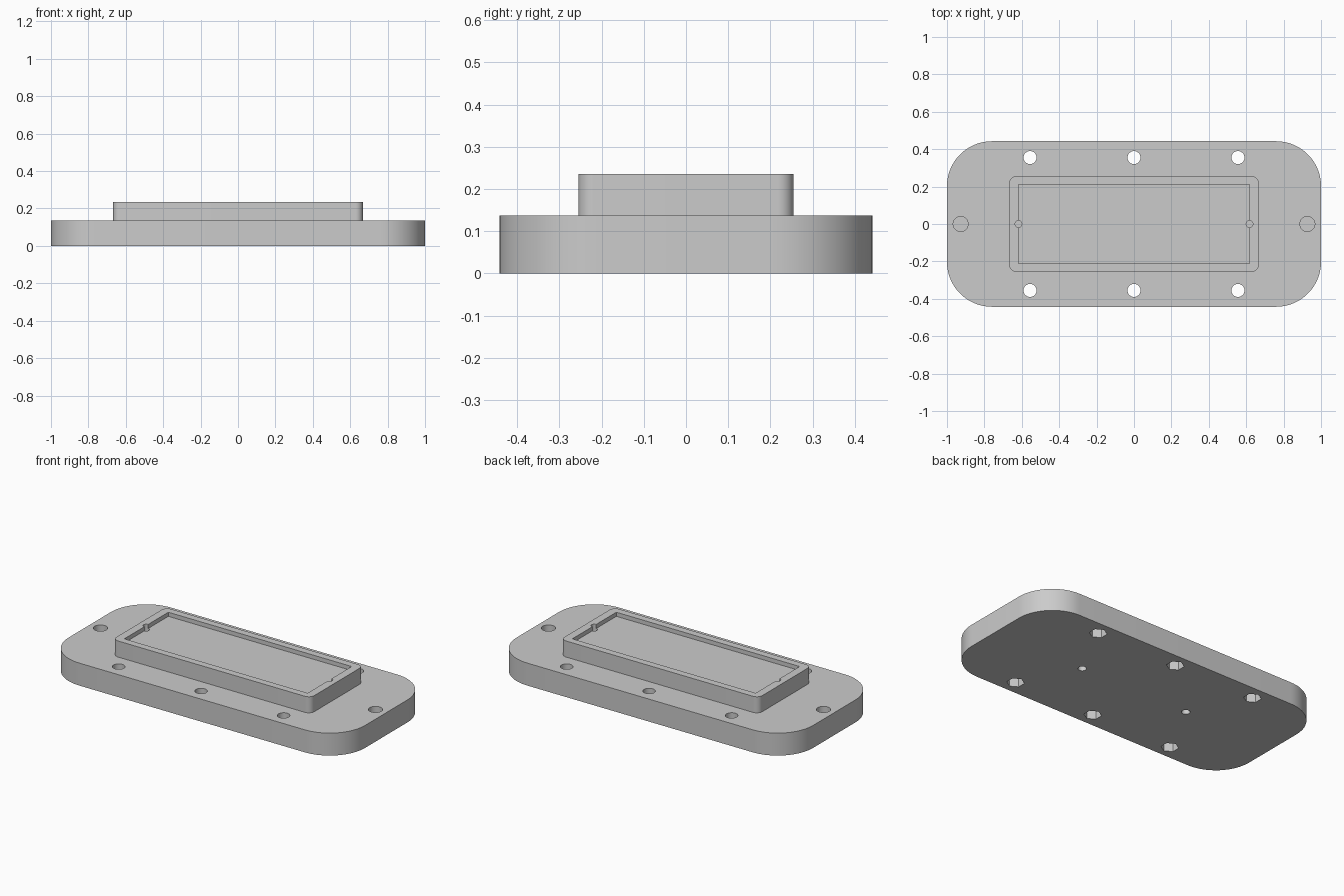
import bpy
import bmesh
import math
from mathutils import Vector

cube = bpy.data.objects.get("Cube")
if cube:
    bpy.data.objects.remove(cube, do_unlink=True)

grey = bpy.data.materials.new("light grey")
grey.use_nodes = True
colour = (0.6, 0.6, 0.6, 1)
grey.diffuse_color = colour
grey.node_tree.nodes["Principled BSDF"].inputs["Base Color"].default_value = colour


def prism(name, outline, z0, z1):
    """Extrude a flat outline from z0 up to z1."""
    bm = bmesh.new()
    face = bm.faces.new([bm.verts.new((x, y, z0)) for x, y in outline])
    top = bmesh.ops.extrude_face_region(bm, geom=[face])["geom"]
    verts = [v for v in top if isinstance(v, bmesh.types.BMVert)]
    bmesh.ops.translate(bm, verts=verts, vec=Vector((0, 0, z1 - z0)))
    bmesh.ops.recalc_face_normals(bm, faces=bm.faces)
    mesh = bpy.data.meshes.new(name)
    bm.to_mesh(mesh)
    bm.free()
    mesh.materials.append(grey)
    obj = bpy.data.objects.new(name, mesh)
    bpy.context.collection.objects.link(obj)
    return obj


def rounded(hx, hy, r, steps=16):
    """Rounded rectangle outline from its half sizes and corner radius."""
    points = []
    for i, (sx, sy) in enumerate([(1, 1), (-1, 1), (-1, -1), (1, -1)]):
        for k in range(steps + 1):
            a = math.pi / 2 * (i + k / steps)
            points.append((sx * (hx - r) + r * math.cos(a),
                           sy * (hy - r) + r * math.sin(a)))
    return points


def ring(x, y, r, sides=32, turn=0.0):
    """Regular polygon outline."""
    return [(x + r * math.cos(turn + math.tau * k / sides),
             y + r * math.sin(turn + math.tau * k / sides)) for k in range(sides)]


def combine(target, tool, operation):
    """Apply a boolean and remove the helper."""
    tool.hide_render = True
    mod = target.modifiers.new(operation.lower(), 'BOOLEAN')
    mod.operation = operation
    mod.solver = 'EXACT'
    mod.object = tool
    bpy.context.view_layer.objects.active = target
    bpy.ops.object.modifier_apply(modifier=mod.name)
    bpy.data.objects.remove(tool, do_unlink=True)


BASE_TOP, TOP = 0.137, 0.235

# Base plate with the raised block joined on
plate = prism("mounting_plate", rounded(1.0, 0.4425, 0.24), 0, BASE_TOP)
block = prism("raised_block", rounded(0.667, 0.255, 0.037), 0.05, TOP)
combine(plate, block, 'UNION')

# Shallow rectangular recess in the block
recess = [(-0.618, -0.212), (0.618, -0.212), (0.618, 0.212), (-0.618, 0.212)]
combine(plate, prism("recess_cutter", recess, TOP - 0.025, TOP + 0.1), 'DIFFERENCE')

# Screw holes, each with a hexagonal nut pocket underneath
for x in (-0.556, 0, 0.556):
    for y in (-0.355, 0.355):
        combine(plate, prism("screw_cutter", ring(x, y, 0.035), -0.1, 0.3), 'DIFFERENCE')
        pocket = ring(x, y, 0.05, 6, math.pi / 6)
        combine(plate, prism("nut_cutter", pocket, -0.1, 0.06), 'DIFFERENCE')

# Blind holes: plate ends, recess ends and underside
for side in (-1, 1):
    for name, x, r, z0, z1 in (
            ("end_cutter", 0.927, 0.04, 0.04, 0.3),
            ("notch_cutter", 0.618, 0.018, 0.18, 0.3),
            ("underside_cutter", 0.373, 0.024, -0.1, 0.08)):
        combine(plate, prism(name, ring(side * x, 0, r), z0, z1), 'DIFFERENCE')

# Smooth curved walls, sharp rims
bpy.ops.object.select_all(action='DESELECT')
plate.select_set(True)
bpy.context.view_layer.objects.active = plate
bpy.ops.object.shade_smooth_by_angle(angle=math.radians(30))
